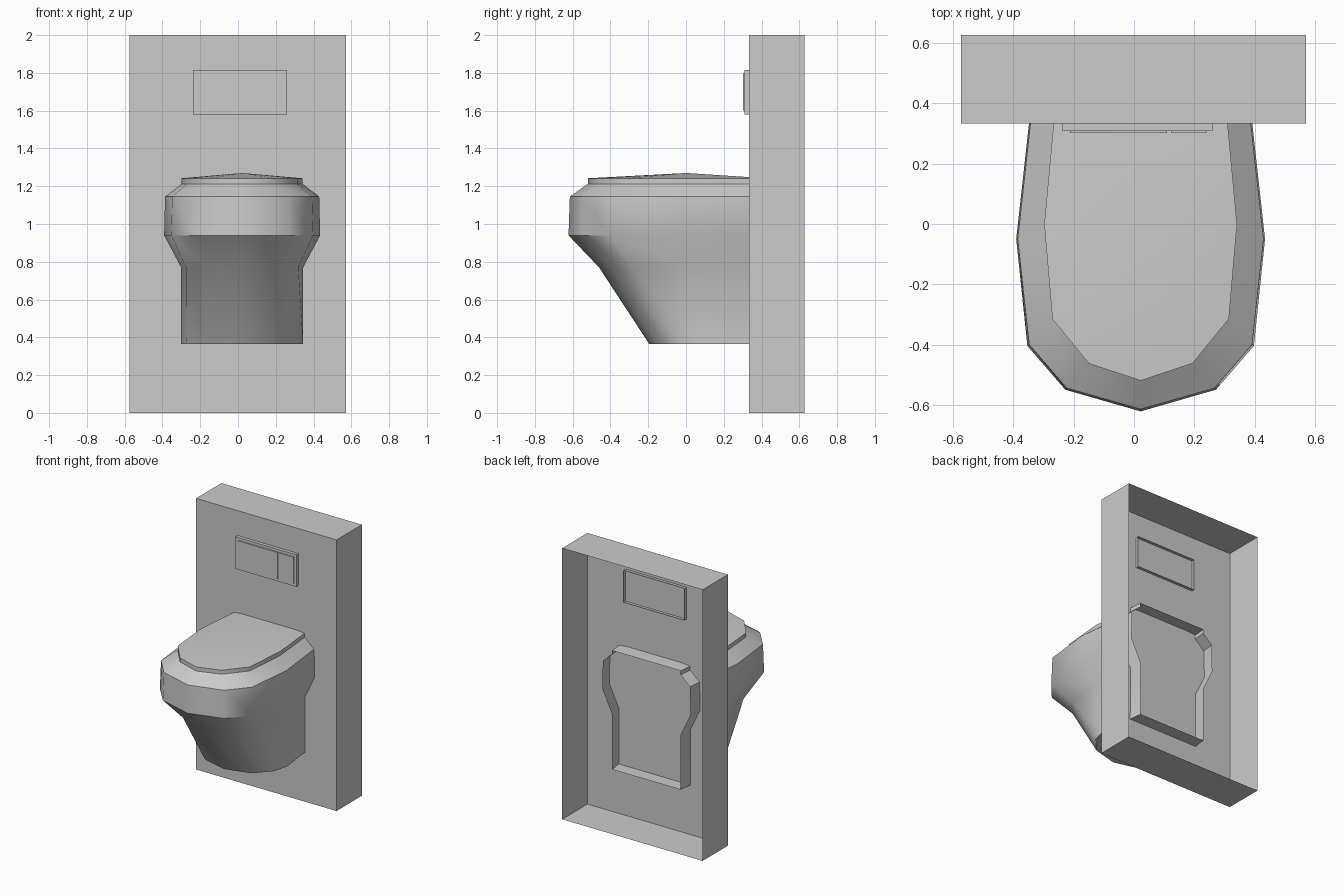
import bpy, bmesh, math

if "Cube" in bpy.data.objects:
    bpy.data.objects.remove(bpy.data.objects["Cube"])

CX = 0.022  # centre line of the bowl


def finish(name, bm, smooth=False):
    bmesh.ops.recalc_face_normals(bm, faces=bm.faces)
    me = bpy.data.meshes.new(name)
    bm.to_mesh(me)
    bm.free()
    ob = bpy.data.objects.new(name, me)
    bpy.context.collection.objects.link(ob)
    if smooth:
        bpy.context.view_layer.objects.active = ob
        ob.select_set(True)
        bpy.ops.object.shade_smooth_by_angle(angle=math.radians(40))
        ob.select_set(False)
    return ob


def open_box(name, x0, x1, y0, y1, z0, z1):
    """Box without its rear face."""
    bm = bmesh.new()
    bmesh.ops.create_cube(bm, size=1)
    for v in bm.verts:
        v.co = (x1 if v.co.x > 0 else x0, y1 if v.co.y > 0 else y0, z1 if v.co.z > 0 else z0)
    rear = [f for f in bm.faces if all(abs(v.co.y - y1) < 1e-5 for v in f.verts)]
    bmesh.ops.delete(bm, geom=rear, context='FACES_ONLY')
    return finish(name, bm)


def ring(bm, half, z):
    """Mirror a half outline (rear to front tip) into an open U of vertices."""
    pts = half + [(-x, y) for x, y in reversed(half[:-1])]
    return [bm.verts.new((CX + x, y, z)) for x, y in pts]


def loft(bm, rings):
    for a, b in zip(rings, rings[1:]):
        for i in range(len(a) - 1):
            bm.faces.new((a[i], a[i + 1], b[i + 1], b[i]))


# wall panel, hollow from behind
open_box("wall_panel", -0.575, 0.571, 0.333, 0.627, 0, 2)

# flush plate and its two buttons
open_box("flush_plate", -0.237, 0.26, 0.309, 0.355, 1.58, 1.816)
for name, x0, x1 in (("large_button", -0.212, 0.11), ("small_button", 0.123, 0.24)):
    open_box(name, x0, x1, 0.302, 0.312, 1.60, 1.796)

# bowl: stacked outlines, open at the rear
foot = [(0.28, 0.43), (0.323, 0.08), (0.295, -0.03), (0.19, -0.145), (0, -0.195)]
neck = [(0.28, 0.43), (0.323, 0.0), (0.297, -0.28), (0.19, -0.40), (0, -0.46)]
belly = [(0.36, 0.43), (0.413, -0.05), (0.376, -0.405), (0.25, -0.55), (0, -0.622)]
rim = [(0.355, 0.43), (0.408, -0.05), (0.37, -0.40), (0.245, -0.545), (0, -0.615)]
seat = [(0.28, 0.43), (0.32, 0.0), (0.293, -0.315), (0.172, -0.463), (0, -0.52)]
bm = bmesh.new()
rings = [ring(bm, h, z) for h, z in
         ((foot, 0.365), (neck, 0.77), (belly, 0.94), (rim, 1.145), (seat, 1.212))]
loft(bm, rings)
bm.faces.new(rings[0])
finish("bowl", bm, True)

# lid: low edge and a shallow peaked top
bm = bmesh.new()
low, high = ring(bm, seat, 1.212), ring(bm, seat, 1.242)
loft(bm, [low, high])
peak = bm.verts.new((CX, 0, 1.27))
for a, b in zip(high, high[1:] + high[:1]):
    bm.faces.new((a, b, peak))
finish("lid", bm, True)
